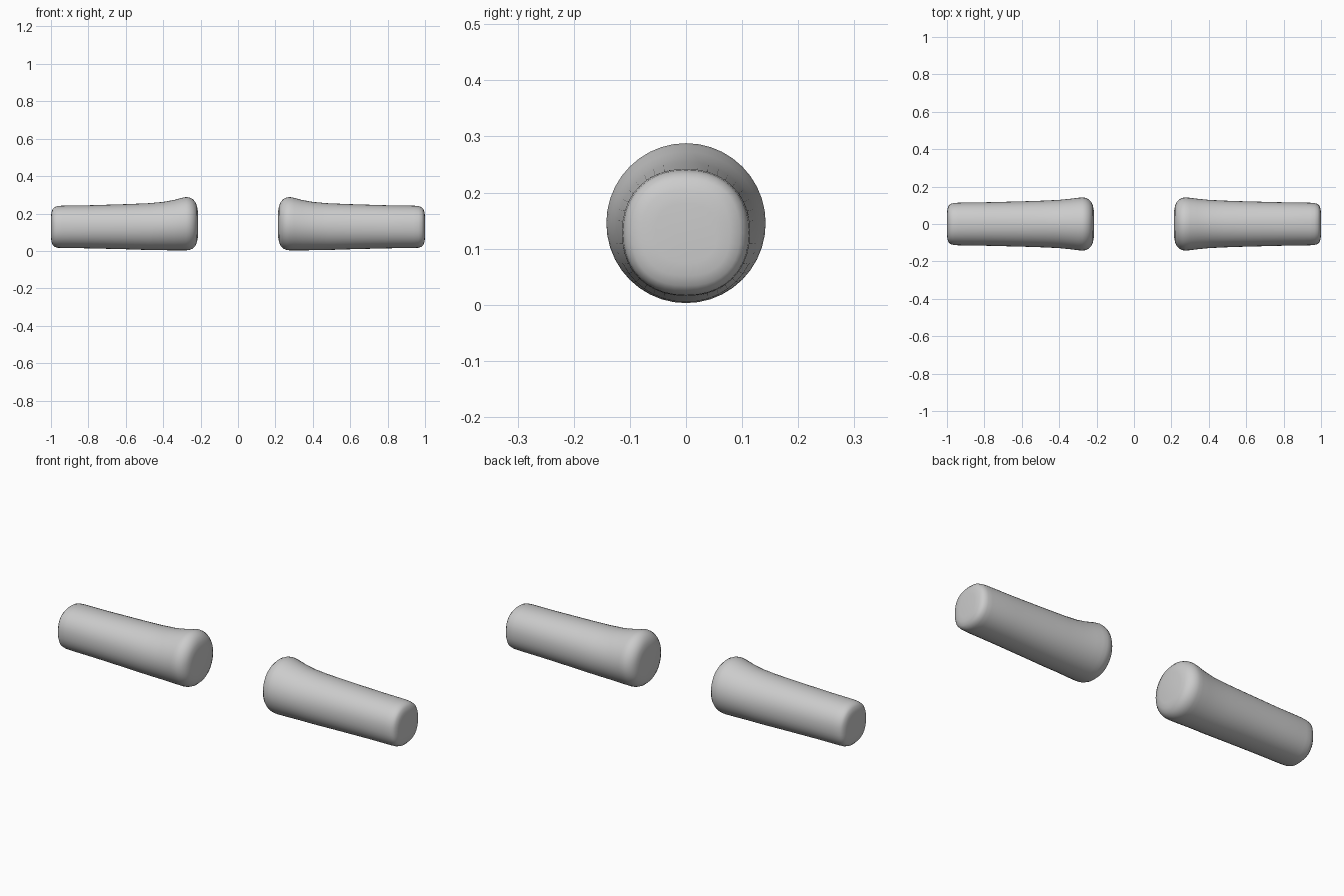
import bpy, bmesh, math

# Grip profile: x, bottom z, top z, half width in y, squareness exponent
STATIONS = [
    (0.215, .070, .215, .075, 2.2), (0.220, .045, .243, .100, 2.2),
    (0.229, .025, .263, .118, 2.1), (0.243, .012, .278, .132, 2.0),
    (0.260, .005, .286, .140, 2.0), (0.277, .003, .288, .142, 2.0),
    (0.300, .003, .284, .140, 2.0), (0.340, .003, .273, .135, 2.0),
    (0.400, .004, .262, .129, 2.0), (0.480, .005, .255, .125, 2.05),
    (0.600, .009, .250, .121, 2.1), (0.800, .014, .244, .116, 2.15),
    (0.940, .016, .242, .114, 2.2), (0.965, .017, .240, .112, 2.2),
    (0.982, .023, .234, .107, 2.3), (0.992, .034, .223, .096, 2.4),
    (0.998, .052, .204, .078, 2.5), (1.000, .075, .180, .055, 2.5),
]
SIDES = 40


def spow(v, e):
    return math.copysign(abs(v) ** e, v)


def make_grip(name, side):
    bm = bmesh.new()
    rings = []
    for x, lo, hi, hy, n in STATIONS:
        cz, hz = (lo + hi) / 2, (hi - lo) / 2
        ring = []
        for i in range(SIDES):
            a = 2 * math.pi * i / SIDES
            ring.append(bm.verts.new((side * x, hy * spow(math.cos(a), 2 / n),
                                      cz + hz * spow(math.sin(a), 2 / n))))
        rings.append(ring)
    for r, s in zip(rings, rings[1:]):
        for i in range(SIDES):
            j = (i + 1) % SIDES
            bm.faces.new((r[i], r[j], s[j], s[i]))
    bm.faces.new(rings[0])
    bm.faces.new(rings[-1])
    bmesh.ops.recalc_face_normals(bm, faces=bm.faces)
    for f in bm.faces:
        f.smooth = True
    me = bpy.data.meshes.new(name)
    bm.to_mesh(me)
    bm.free()
    ob = bpy.data.objects.new(name, me)
    bpy.context.collection.objects.link(ob)


# Two mirrored handlebar grips
make_grip("right_grip", 1)
make_grip("left_grip", -1)
